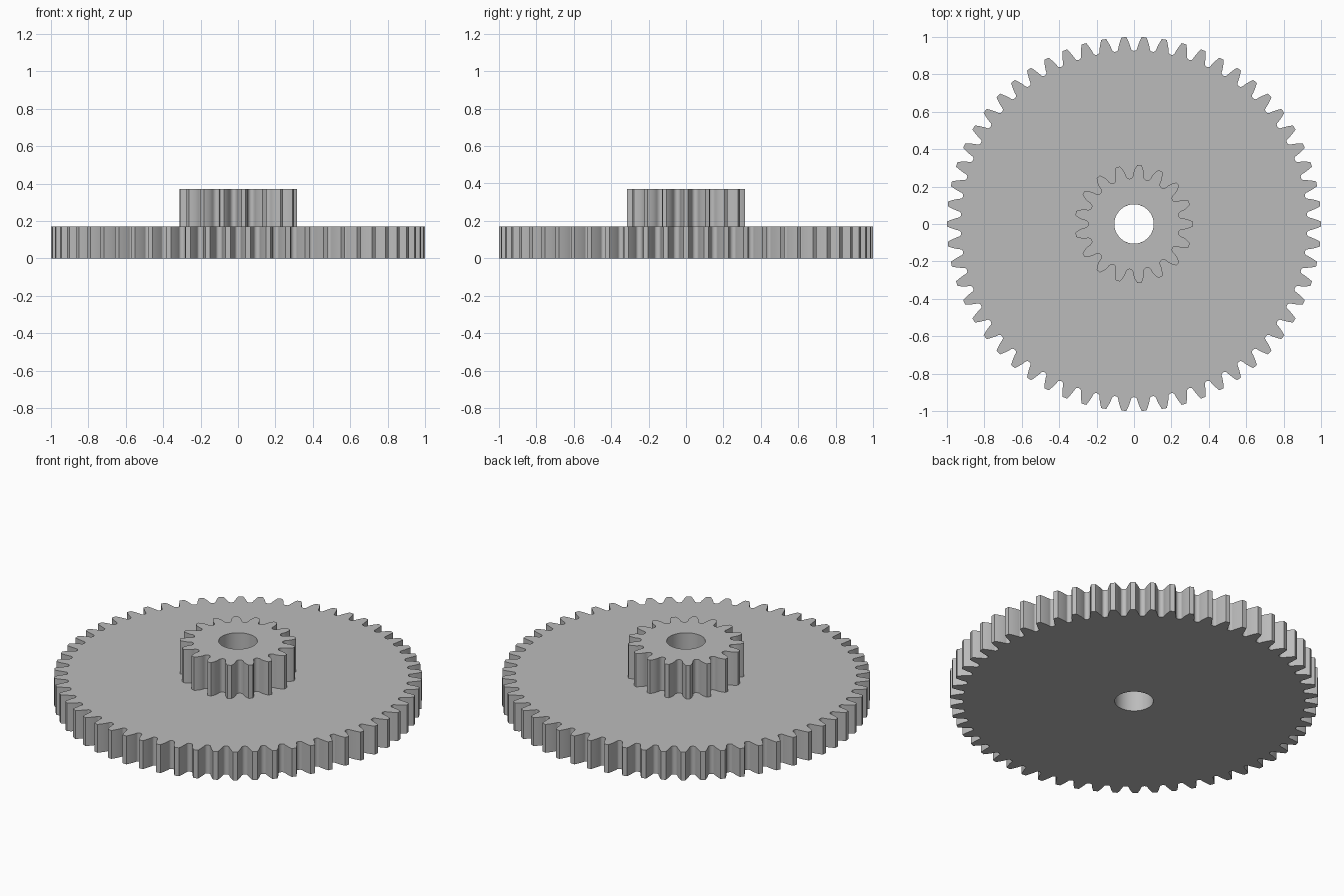
import bpy
import bmesh
from math import acos, cos, pi, radians, sin, sqrt, tan

cube = bpy.data.objects.get("Cube")
if cube:
    bpy.data.objects.remove(cube, do_unlink=True)

MODULE = 1 / 30            # tip radius of the 58-tooth wheel becomes 1
PRESSURE = radians(20)
BORE = 0.105

steel = bpy.data.materials.new("grey_metal")
steel.use_nodes = True
GREY = (0.5, 0.5, 0.5, 1)
steel.diffuse_color = GREY
steel.node_tree.nodes["Principled BSDF"].inputs["Base Color"].default_value = GREY


def half_tooth(teeth):
    """Polar points (radius, angle from tooth centre), tip to root."""
    pitch = teeth * MODULE / 2
    base = pitch * cos(PRESSURE)
    tip, root = pitch + MODULE, pitch - 1.22 * MODULE

    def flank(r):
        a = acos(min(1, base / r))
        return pi / (2 * teeth) + tan(PRESSURE) - PRESSURE - tan(a) + a

    start = max(base, root + 0.4 * MODULE)
    points = []
    for i in range(7):                       # involute flank
        r = tip + (start - tip) * i / 6
        points.append((r, flank(r)))
    gap = pi / teeth - flank(start)
    for i in range(1, 6):                    # rounded root
        t = pi / 2 * i / 5
        points.append((start - (start - root) * sin(t), pi / teeth - gap * cos(t)))
    return points


def make_gear(name, teeth, bottom, top):
    half = half_tooth(teeth)
    # Root point is shared with the next tooth, so one copy is dropped
    tooth = [(r, -a) for r, a in reversed(half)] + half[:-1]
    outline = [(r, a + 2 * pi * k / teeth) for k in range(teeth) for r, a in tooth]
    bm = bmesh.new()

    def loop(points, z):
        return [bm.verts.new((r * cos(a), r * sin(a), z)) for r, a in points]

    hole = [(BORE, a) for _, a in outline]
    # Closed section: outer wall, top, bore wall, bottom
    rings = [loop(outline, bottom), loop(outline, top), loop(hole, top), loop(hole, bottom)]
    n = len(outline)
    for k in range(4):
        lower, upper = rings[k], rings[(k + 1) % 4]
        for i in range(n):
            j = (i + 1) % n
            bm.faces.new((lower[i], lower[j], upper[j], upper[i]))
    bmesh.ops.recalc_face_normals(bm, faces=bm.faces)
    mesh = bpy.data.meshes.new(name)
    bm.to_mesh(mesh)
    bm.free()
    mesh.materials.append(steel)
    obj = bpy.data.objects.new(name, mesh)
    bpy.context.collection.objects.link(obj)
    bpy.ops.object.select_all(action='DESELECT')
    obj.select_set(True)
    bpy.context.view_layer.objects.active = obj
    bpy.ops.object.shade_smooth_by_angle(angle=radians(30))


make_gear("large_gear", 58, 0, 0.17)
make_gear("small_gear", 17, 0.17, 0.37)
